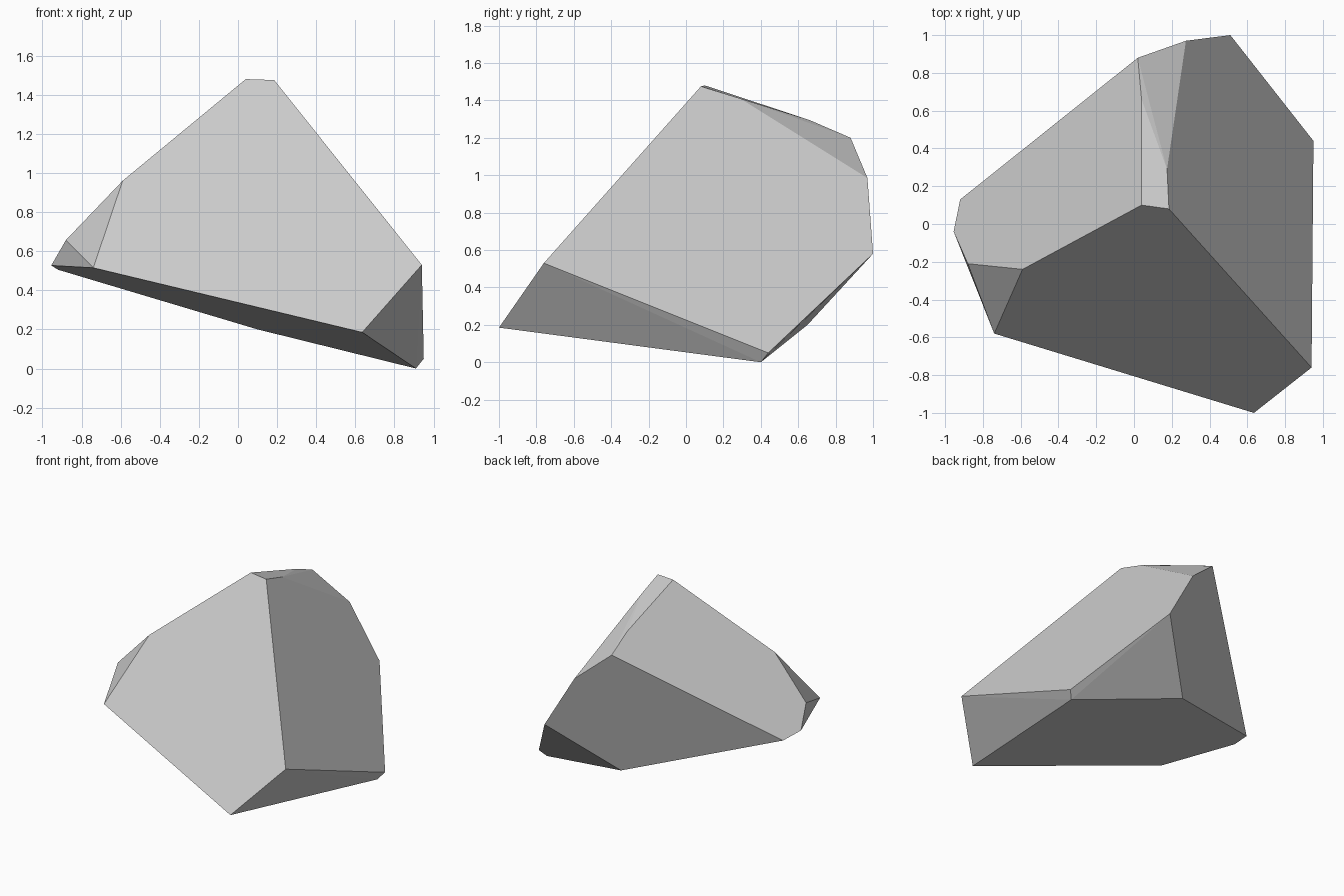
import bpy
import bmesh
import math

# Remove the default object
default_cube = bpy.data.objects.get("Cube")
if default_cube:
    bpy.data.objects.remove(default_cube, do_unlink=True)


def make_material(name, colour):
    material = bpy.data.materials.new(name)
    material.use_nodes = True
    material.diffuse_color = colour
    shader = next(n for n in material.node_tree.nodes if n.type == "BSDF_PRINCIPLED")
    shader.inputs["Base Color"].default_value = colour
    shader.inputs["Roughness"].default_value = 0.9
    return material


def make_faceted_stone(name, corners, material):
    """Wrap corner points in a hull and merge its triangles into flat facets."""
    bm = bmesh.new()
    for corner in corners:
        bm.verts.new(corner)
    bmesh.ops.convex_hull(bm, input=bm.verts)
    bmesh.ops.dissolve_limit(bm, angle_limit=math.radians(3),
                             verts=bm.verts, edges=bm.edges)
    bmesh.ops.recalc_face_normals(bm, faces=bm.faces)
    mesh = bpy.data.meshes.new(name)
    bm.to_mesh(mesh)
    bm.free()
    mesh.materials.append(material)
    stone = bpy.data.objects.new(name, mesh)
    bpy.context.collection.objects.link(stone)
    return stone


# Ridge running from the peak down to the back
ridge = [(0.04, 0.10, 1.48), (0.185, 0.08, 1.475), (0.175, 0.29, 1.41),
         (0.04, 0.66, 1.295), (0.02, 0.88, 1.2)]

# Back edge falling to the lower back corner
back_edge = [(0.275, 0.97, 0.985), (0.51, 1.0, 0.58), (0.1, 0.65, 0.2)]

# Low pointed side
low_side = [(0.95, 0.44, 0.05), (0.91, 0.40, 0.0),
            (0.635, -1.0, 0.185), (0.94, -0.76, 0.53)]

# Raised blunt side
raised_side = [(-0.59, -0.24, 0.96), (-0.74, -0.58, 0.515), (-0.88, -0.21, 0.657),
               (-0.955, -0.04, 0.527), (-0.92, 0.13, 0.505)]

stone_grey = make_material("stone grey", (0.6, 0.6, 0.6, 1.0))
make_faceted_stone("rock", ridge + back_edge + low_side + raised_side, stone_grey)
